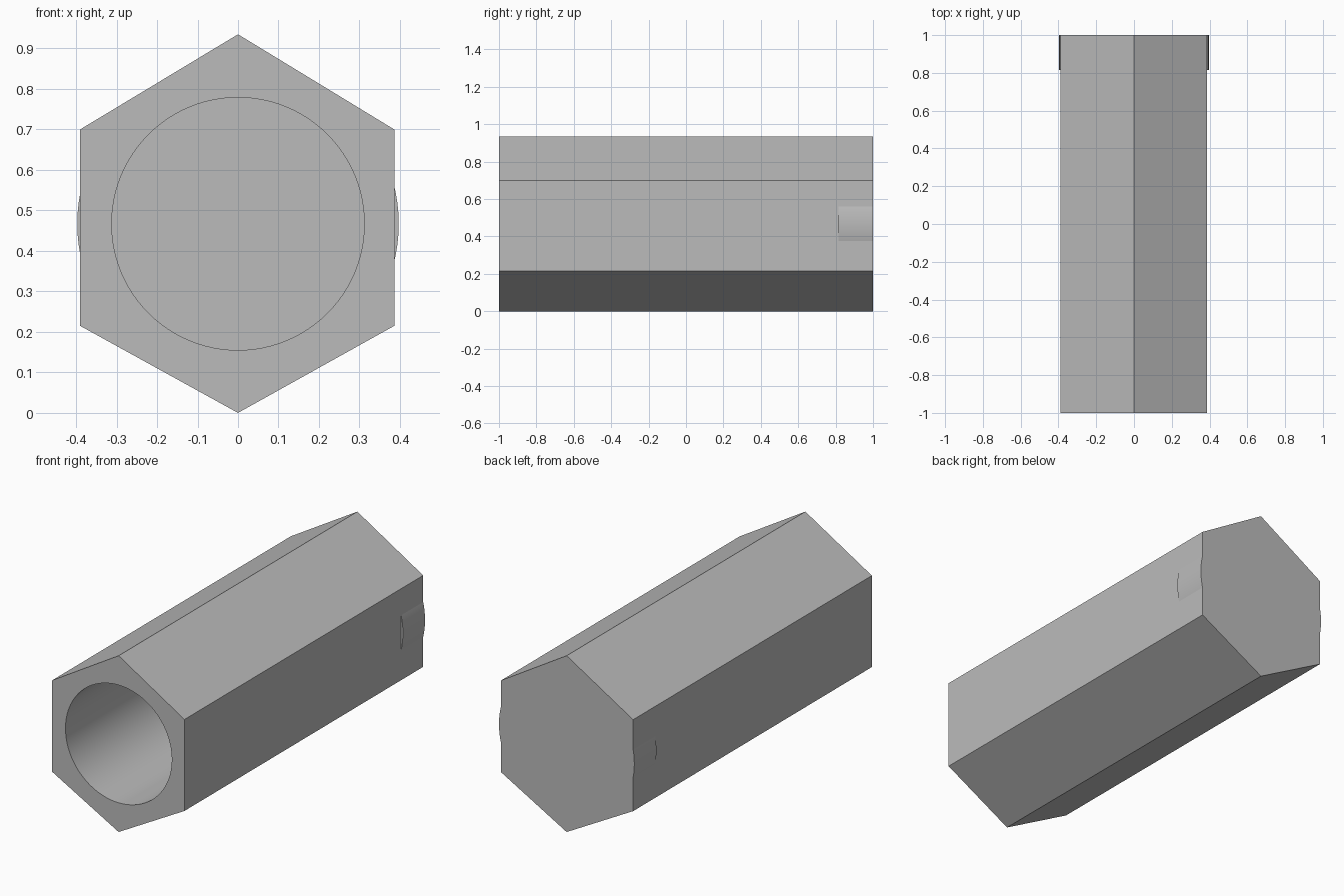
import bpy
import bmesh
import math
from mathutils import Matrix, Vector

default = bpy.data.objects.get("Cube")
if default:
    bpy.data.objects.remove(default, do_unlink=True)

MID_Z = 0.467
BACK = 1.0
FLOOR = 0.815      # front of the collar and end of the bore

grey = bpy.data.materials.new("plain grey")
grey.use_nodes = True
grey.diffuse_color = (0.5, 0.5, 0.5, 1)
grey.node_tree.nodes["Principled BSDF"].inputs["Base Color"].default_value = (0.5, 0.5, 0.5, 1)


def add_object(name, bm):
    bmesh.ops.recalc_face_normals(bm, faces=bm.faces[:])
    mesh = bpy.data.meshes.new(name)
    bm.to_mesh(mesh)
    bm.free()
    mesh.materials.append(grey)
    obj = bpy.data.objects.new(name, mesh)
    bpy.context.collection.objects.link(obj)
    return obj


def prism(name, profile, y0, y1):
    """Extrude an (x, z) outline along y."""
    bm = bmesh.new()
    face = bm.faces.new([bm.verts.new((x, y0, z)) for x, z in profile])
    ext = bmesh.ops.extrude_face_region(bm, geom=[face], use_keep_orig=True)
    moved = [v for v in ext["geom"] if isinstance(v, bmesh.types.BMVert)]
    bmesh.ops.translate(bm, vec=Vector((0, y1 - y0, 0)), verts=moved)
    return add_object(name, bm)


def rod(name, radius, y0, y1):
    """Round rod along y at the middle height."""
    bm = bmesh.new()
    place = Matrix.Translation((0, (y0 + y1) / 2, MID_Z)) @ Matrix.Rotation(math.pi / 2, 4, "X")
    bmesh.ops.create_cone(bm, cap_ends=True, segments=96, radius1=radius,
                          radius2=radius, depth=y1 - y0, matrix=place)
    return add_object(name, bm)


# Six-sided body
outline = [(0, 0), (0.386, 0.215), (0.386, 0.70), (0, 0.935), (-0.39, 0.70), (-0.39, 0.215)]
body = prism("hexagonal_sleeve", outline, -1.0, BACK)

# Round collar bulging through the sides at the back, and the blind bore
collar = rod("back_collar", 0.397, FLOOR, BACK)
bore = rod("bore_cutter", 0.312, -1.2, FLOOR)

bpy.ops.object.select_all(action="DESELECT")
body.select_set(True)
bpy.context.view_layer.objects.active = body
for tool, operation in ((collar, "UNION"), (bore, "DIFFERENCE")):
    tool.hide_render = True
    mod = body.modifiers.new(tool.name, "BOOLEAN")
    mod.operation = operation
    mod.solver = "EXACT"
    mod.object = tool
    bpy.ops.object.modifier_apply(modifier=mod.name)
    bpy.data.objects.remove(tool, do_unlink=True)

bpy.ops.object.shade_smooth_by_angle(angle=math.radians(8))
